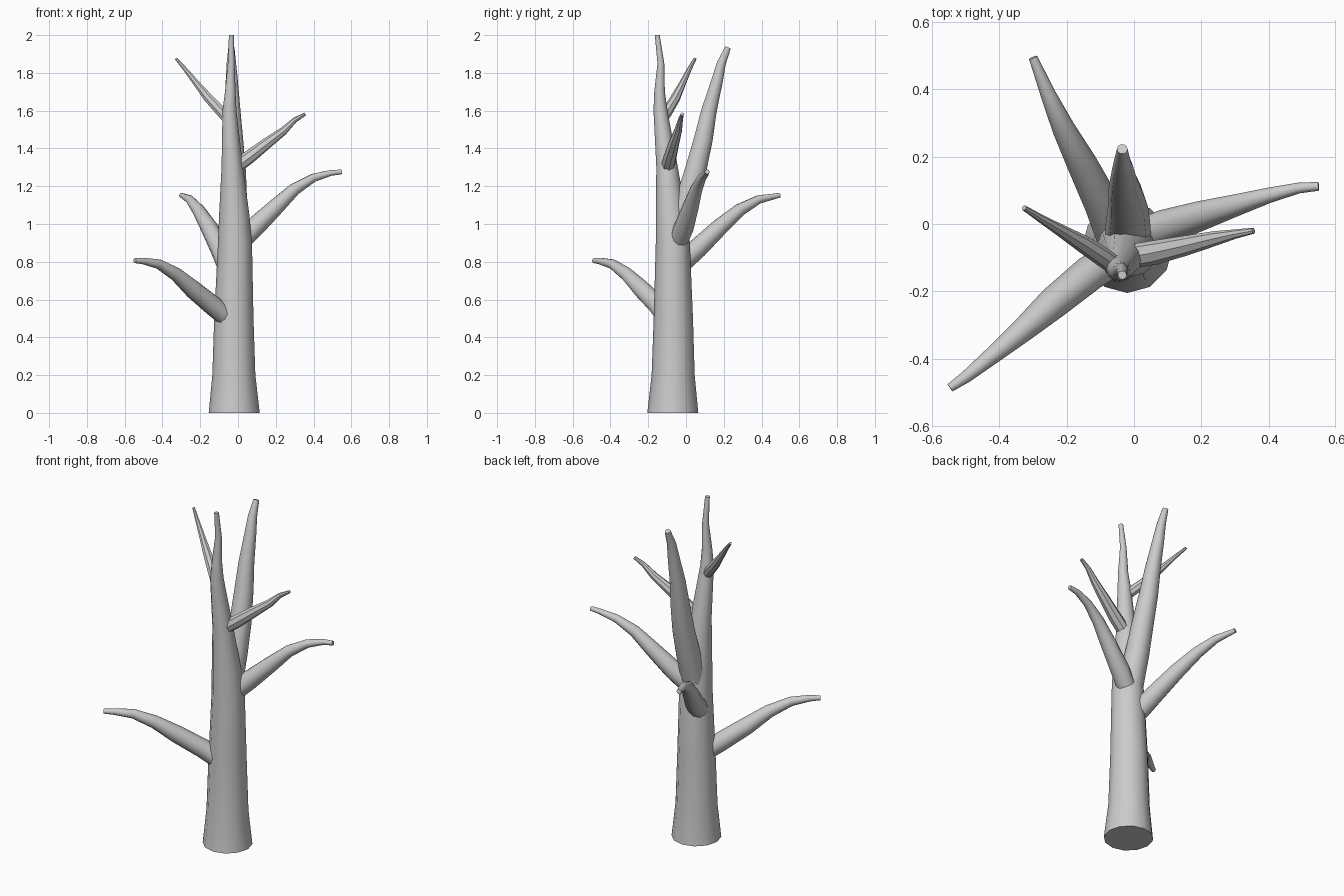
import bpy, bmesh, math
from mathutils import Vector


def limb(name, points, sides, level=False):
    """Tapered tube through (x, y, z, radius) points; level keeps rings horizontal."""
    bm = bmesh.new()
    pts = [Vector(p[:3]) for p in points]
    rings = []
    for i, p in enumerate(points):
        a, b = pts[max(i - 1, 0)], pts[min(i + 1, len(pts) - 1)]
        axis = Vector((0, 0, 1)) if level else (b - a).normalized()
        u = Vector((0, 1, 0)).cross(axis).normalized() if level or abs(axis.z) > 0.9 \
            else Vector((0, 0, 1)).cross(axis).normalized()
        v = axis.cross(u)
        ring = []
        for k in range(sides):
            t = 2 * math.pi * k / sides
            ring.append(bm.verts.new(pts[i] + p[3] * (u * math.cos(t) + v * math.sin(t))))
        rings.append(ring)
    for r0, r1 in zip(rings, rings[1:]):
        for k in range(sides):
            n = (k + 1) % sides
            bm.faces.new((r0[k], r0[n], r1[n], r1[k]))
    bm.faces.new(rings[0][::-1])
    bm.faces.new(rings[-1])
    bmesh.ops.recalc_face_normals(bm, faces=bm.faces)
    mesh = bpy.data.meshes.new(name)
    bm.to_mesh(mesh)
    bm.free()
    obj = bpy.data.objects.new(name, mesh)
    bpy.context.collection.objects.link(obj)
    bpy.context.view_layer.objects.active = obj
    obj.select_set(True)
    bpy.ops.object.shade_smooth_by_angle(angle=math.radians(40))
    obj.select_set(False)


# Main trunk, flared at the ground and thinning to the crown
limb("trunk", [
    (-0.02, -0.07, 0, 0.135), (-0.022, -0.068, 0.2, 0.114),
    (-0.022, -0.067, 0.5, 0.104), (-0.016, -0.07, 0.9, 0.09),
    (-0.02, -0.08, 1.05, 0.08), (-0.03, -0.1, 1.3, 0.057),
    (-0.045, -0.135, 1.6, 0.037), (-0.041, -0.14, 1.7, 0.028),
    (-0.036, -0.133, 1.85, 0.018), (-0.035, -0.152, 2.0, 0.013)], 12, True)

# Rear fork of the trunk
limb("rear_fork", [
    (-0.018, -0.055, 0.93, 0.07), (-0.018, 0.005, 1.12, 0.066),
    (-0.018, 0.05, 1.28, 0.06), (-0.025, 0.092, 1.45, 0.052),
    (-0.03, 0.122, 1.6, 0.043), (-0.033, 0.165, 1.76, 0.032),
    (-0.035, 0.187, 1.85, 0.025), (-0.035, 0.223, 1.935, 0.016)], 10)

# Side branches
limb("lower_front_left_branch", [
    (-0.06, -0.105, 0.505, 0.05), (-0.13, -0.145, 0.565, 0.053),
    (-0.24, -0.235, 0.655, 0.048), (-0.33, -0.315, 0.735, 0.036),
    (-0.42, -0.39, 0.788, 0.026), (-0.5, -0.455, 0.804, 0.018),
    (-0.547, -0.487, 0.806, 0.013)], 10)
limb("rear_left_branch", [
    (-0.06, -0.03, 0.79, 0.055), (-0.095, 0.06, 0.87, 0.053),
    (-0.155, 0.18, 0.985, 0.045), (-0.21, 0.285, 1.075, 0.034),
    (-0.255, 0.385, 1.13, 0.023), (-0.3, 0.495, 1.152, 0.013)], 10)
limb("right_branch", [
    (0.03, -0.035, 0.925, 0.052), (0.09, -0.01, 0.985, 0.053),
    (0.2, 0.025, 1.09, 0.044), (0.3, 0.055, 1.185, 0.033),
    (0.4, 0.085, 1.245, 0.023), (0.49, 0.107, 1.27, 0.016),
    (0.549, 0.112, 1.276, 0.013)], 10)
limb("upper_right_branch", [
    (0.0, -0.095, 1.31, 0.036), (0.06, -0.085, 1.355, 0.036),
    (0.15, -0.065, 1.425, 0.03), (0.24, -0.043, 1.492, 0.022),
    (0.3, -0.03, 1.55, 0.014), (0.355, -0.02, 1.582, 0.009)], 8)
limb("upper_left_branch", [
    (-0.055, -0.125, 1.555, 0.028), (-0.09, -0.1, 1.595, 0.029),
    (-0.155, -0.057, 1.665, 0.026), (-0.22, -0.018, 1.745, 0.018),
    (-0.28, 0.018, 1.82, 0.012), (-0.327, 0.048, 1.875, 0.008)], 8)
